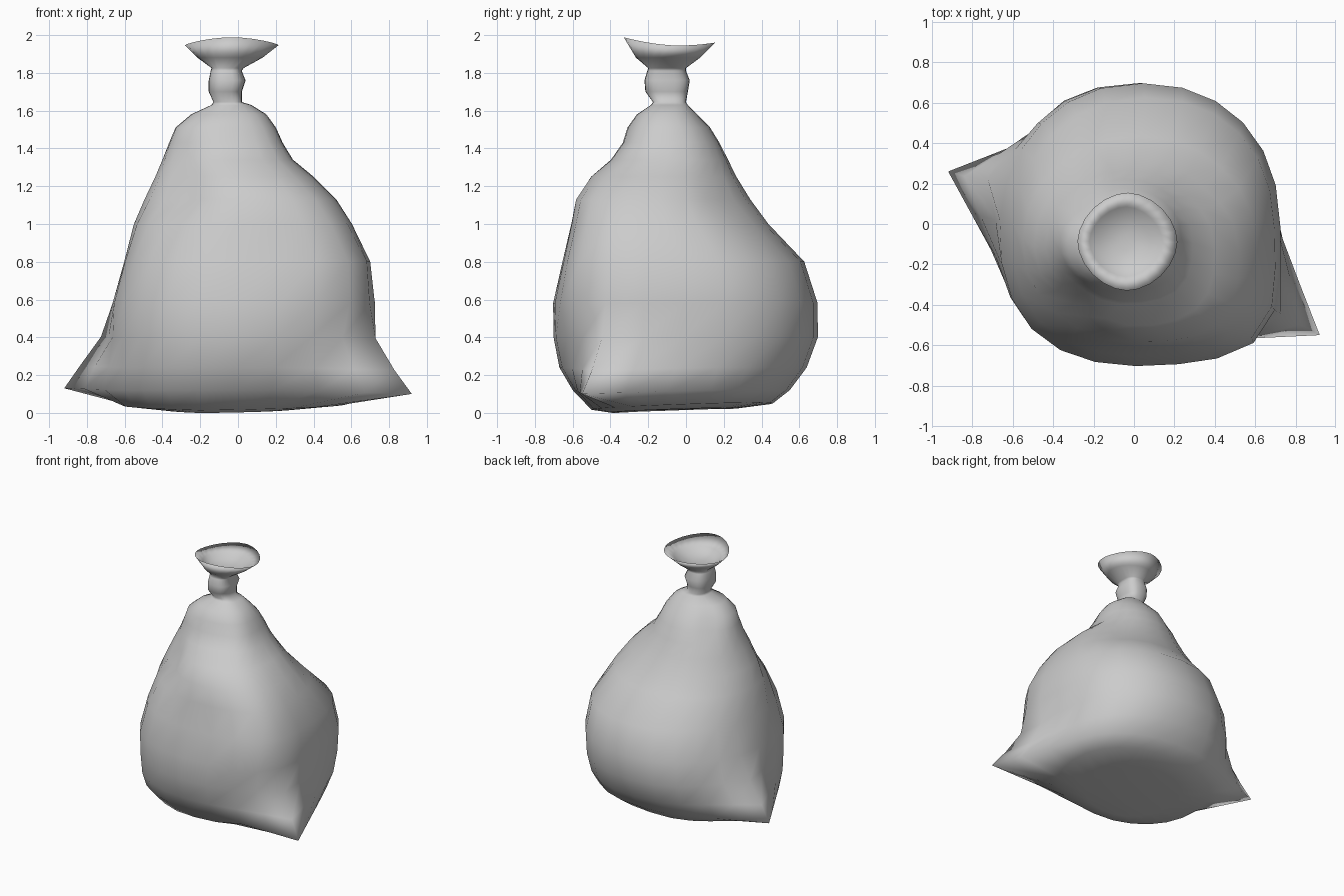
import bpy, bmesh, math
from mathutils import Vector

SIDES = 24
SPAN = 3  # segments each pulled corner spreads to either side
TIPS = [(0, Vector((0.92, -0.55)), -0.02), (13, Vector((-0.92, 0.26)), 0.01)]

# Soft bulges and dents: angle, angular width, height, vertical width, amount
LUMPS = [
    (-42, 24, 0.78, 0.45, 0.17), (-132, 28, 1.18, 0.17, -0.22),
    (140, 35, 0.85, 0.50, -0.05), (-135, 28, 0.72, 0.22, 0.05),
    (135, 28, 1.47, 0.13, -0.17), (45, 26, 1.16, 0.16, -0.11),
    (-38, 22, 1.42, 0.12, 0.06),
]

# Cross-sections from the bottom up: z, x min, x max, y min, y max
BODY = [
    (0.012, -0.38, 0.30, -0.40, 0.28), (0.03, -0.61, 0.57, -0.50, 0.46),
    (0.12, -0.68, 0.67, -0.60, 0.55), (0.24, -0.69, 0.70, -0.67, 0.64),
    (0.40, -0.69, 0.71, -0.70, 0.70), (0.58, -0.67, 0.72, -0.70, 0.70),
    (0.80, -0.61, 0.69, -0.65, 0.63), (1.00, -0.56, 0.60, -0.61, 0.44),
    (1.13, -0.505, 0.52, -0.59, 0.345), (1.25, -0.445, 0.40, -0.51, 0.27),
    (1.34, -0.405, 0.29, -0.40, 0.225), (1.43, -0.37, 0.235, -0.335, 0.18),
    (1.51, -0.335, 0.20, -0.31, 0.13), (1.58, -0.25, 0.15, -0.26, 0.06),
    (1.63, -0.14, 0.07, -0.185, 0.01),
]
# Tied neck, flared rim, then the inside of the rim
TOP = [
    (1.645, -0.13, 0.02, -0.175, 0.0), (1.70, -0.155, 0.02, -0.215, 0.01),
    (1.76, -0.155, 0.04, -0.22, 0.02), (1.81, -0.145, 0.02, -0.205, 0.0),
    (1.825, -0.14, 0.03, -0.20, 0.0), (1.88, -0.215, 0.13, -0.265, 0.075),
    (1.95, -0.28, 0.215, -0.33, 0.155), (1.91, -0.22, 0.14, -0.26, 0.085),
    (1.875, -0.17, 0.08, -0.22, 0.03), (1.86, -0.08, 0.0, -0.13, -0.05),
]


def spow(v, e):
    return math.copysign(abs(v) ** e, v)


def section(row):
    """Rounded outline of one ring, with lumps applied."""
    z, x0, x1, y0, y1 = row
    power = 0.91 if z < 1.6 else 0.75 if z < 1.83 else 1.1
    pts = []
    for i in range(SIDES):
        a = math.radians(-31 + i * 360 / SIDES)
        k = 1.0
        for ang, aw, lz, zw, amount in LUMPS:
            da = (math.degrees(a) - ang + 180) % 360 - 180
            k += amount * math.exp(-(da / aw) ** 2 - ((z - lz) / zw) ** 2)
        pts.append(Vector(((x0 + x1) / 2 + k * (x1 - x0) / 2 * spow(math.cos(a), power),
                           (y0 + y1) / 2 + k * (y1 - y0) / 2 * spow(math.sin(a), power))))
    return pts


def ring(row, index):
    z = row[0]
    ear = max(0, 1 - (z - 0.12) / 0.38) if z >= 0.12 else max(0, 1 - (0.12 - z) / 0.09)
    base = section(row)
    out = []
    for i, p in enumerate(base):
        h = z
        if index < 2:
            h += 0.035 * p.y + 0.02 * abs(p.x + 0.2)
        if z > 1.94:
            a = math.radians(-31 + i * 360 / SIDES)
            h += 0.01 - 0.014 * math.cos(2 * a) - 0.014 * math.sin(a)
        # bottom corners pulled out into points with straight flanks
        for k, tip, dz in TIPS:
            d = (i - k + SIDES // 2) % SIDES - SIDES // 2
            if ear > 0 and abs(d) < SPAN:
                end = base[(k + int(math.copysign(SPAN, d))) % SIDES]
                line = base[k].lerp(tip, ear).lerp(end, abs(d) / SPAN)
                p = p.lerp(line, min(1, ear * 1.4) if d else 1)
                h += dz * ear * (1 - abs(d) / SPAN)
        out.append((p.x, p.y, h))
    return out


# One continuous skin lofted through the rings
bm = bmesh.new()
loops = [[bm.verts.new(p) for p in ring(r, i)] for i, r in enumerate(BODY + TOP)]
for lo, hi in zip(loops, loops[1:]):
    for i in range(SIDES):
        j = (i + 1) % SIDES
        bm.faces.new((lo[i], lo[j], hi[j], hi[i]))
bm.faces.new(loops[0][::-1])
bm.faces.new(loops[-1])
for f in bm.faces:
    f.smooth = True
low = min(v.co.z for v in bm.verts)
for v in bm.verts:
    v.co.z -= low
mesh = bpy.data.meshes.new("tied_sack")
bm.to_mesh(mesh)
bm.free()
sack = bpy.data.objects.new("tied_sack", mesh)
bpy.context.collection.objects.link(sack)
